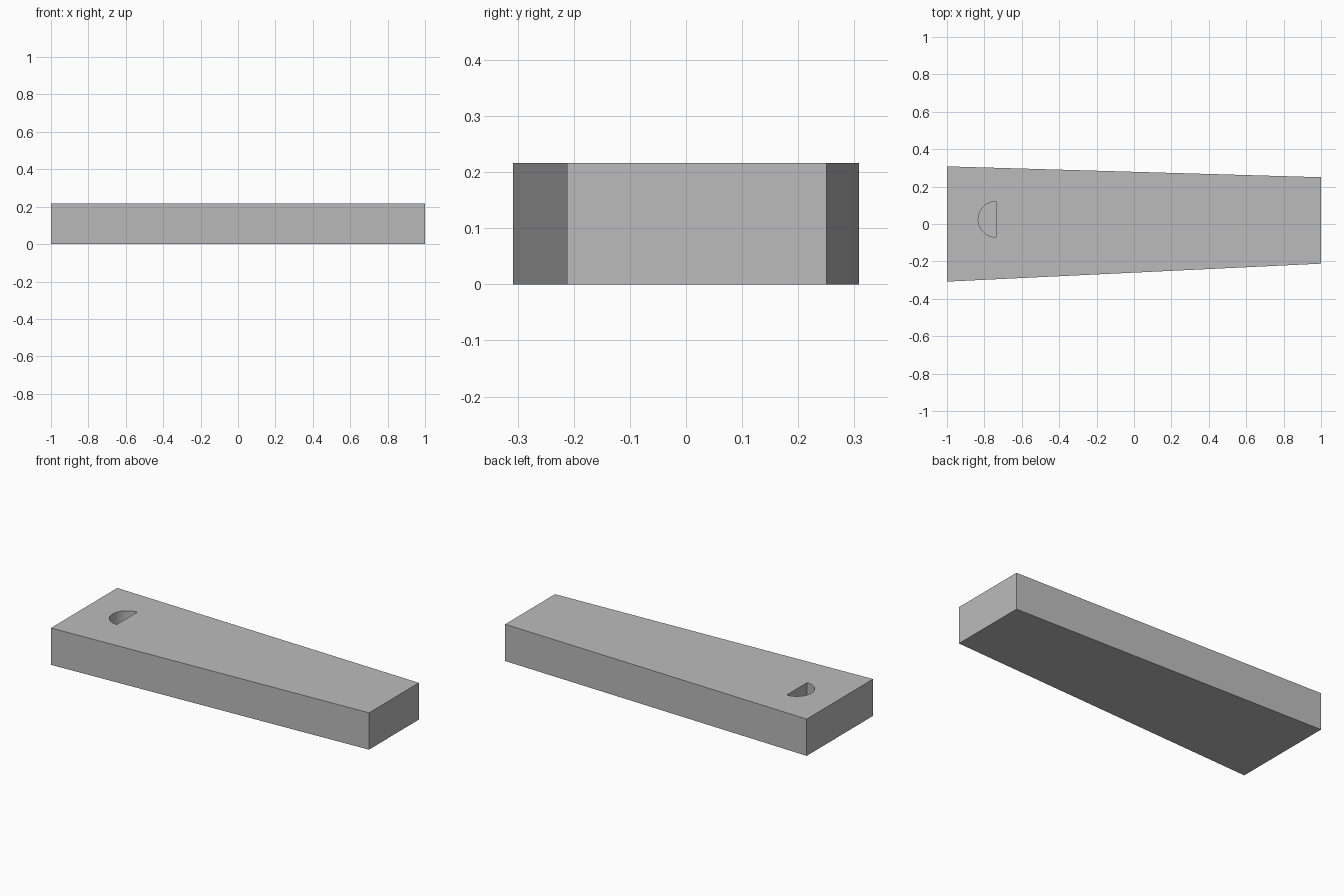
import bpy, bmesh
from math import pi, sin, cos

cube = bpy.data.objects.get("Cube")
if cube:
    bpy.data.objects.remove(cube, do_unlink=True)

HEIGHT = 0.216
POCKET_DEPTH = 0.16

grey = bpy.data.materials.new("plain_grey")
grey.use_nodes = True
colour = (0.5, 0.5, 0.5, 1)
grey.diffuse_color = colour
grey.node_tree.nodes["Principled BSDF"].inputs["Base Color"].default_value = colour


def prism(name, outline, z0, z1):
    """Extrude a flat outline from z0 up to z1."""
    bm = bmesh.new()
    base = bm.faces.new([bm.verts.new((x, y, z0)) for x, y in outline])
    top = bmesh.ops.extrude_face_region(bm, geom=[base])["geom"]
    bmesh.ops.translate(bm, vec=(0, 0, z1 - z0),
                        verts=[v for v in top if isinstance(v, bmesh.types.BMVert)])
    bmesh.ops.recalc_face_normals(bm, faces=bm.faces)
    mesh = bpy.data.meshes.new(name)
    bm.to_mesh(mesh)
    bm.free()
    mesh.materials.append(grey)
    obj = bpy.data.objects.new(name, mesh)
    bpy.context.collection.objects.link(obj)
    return obj


# Tapered block, slightly lopsided at the narrow end
block = prism("tapered_block",
              [(-1, -0.308), (1, -0.212), (1, 0.25), (-1, 0.308)], 0, HEIGHT)

# Half-round pocket sunk into the top of the wide end
radius, steps = 0.095, 32
arc = [pi / 2 + pi * i / steps for i in range(steps + 1)]
cutter = prism("pocket_cutter",
               [(-0.738 + radius * cos(a), 0.025 + radius * sin(a)) for a in arc],
               HEIGHT - POCKET_DEPTH, HEIGHT + 0.1)

cut = block.modifiers.new("pocket", "BOOLEAN")
cut.operation = "DIFFERENCE"
cut.solver = "EXACT"
cut.object = cutter

# Apply the cut, then drop the cutter
bpy.context.view_layer.objects.active = block
block.select_set(True)
bpy.ops.object.modifier_apply(modifier=cut.name)
bpy.data.objects.remove(cutter, do_unlink=True)

# Smooth the curved pocket wall, keep the edges sharp
bpy.ops.object.shade_smooth_by_angle(angle=pi / 6)
